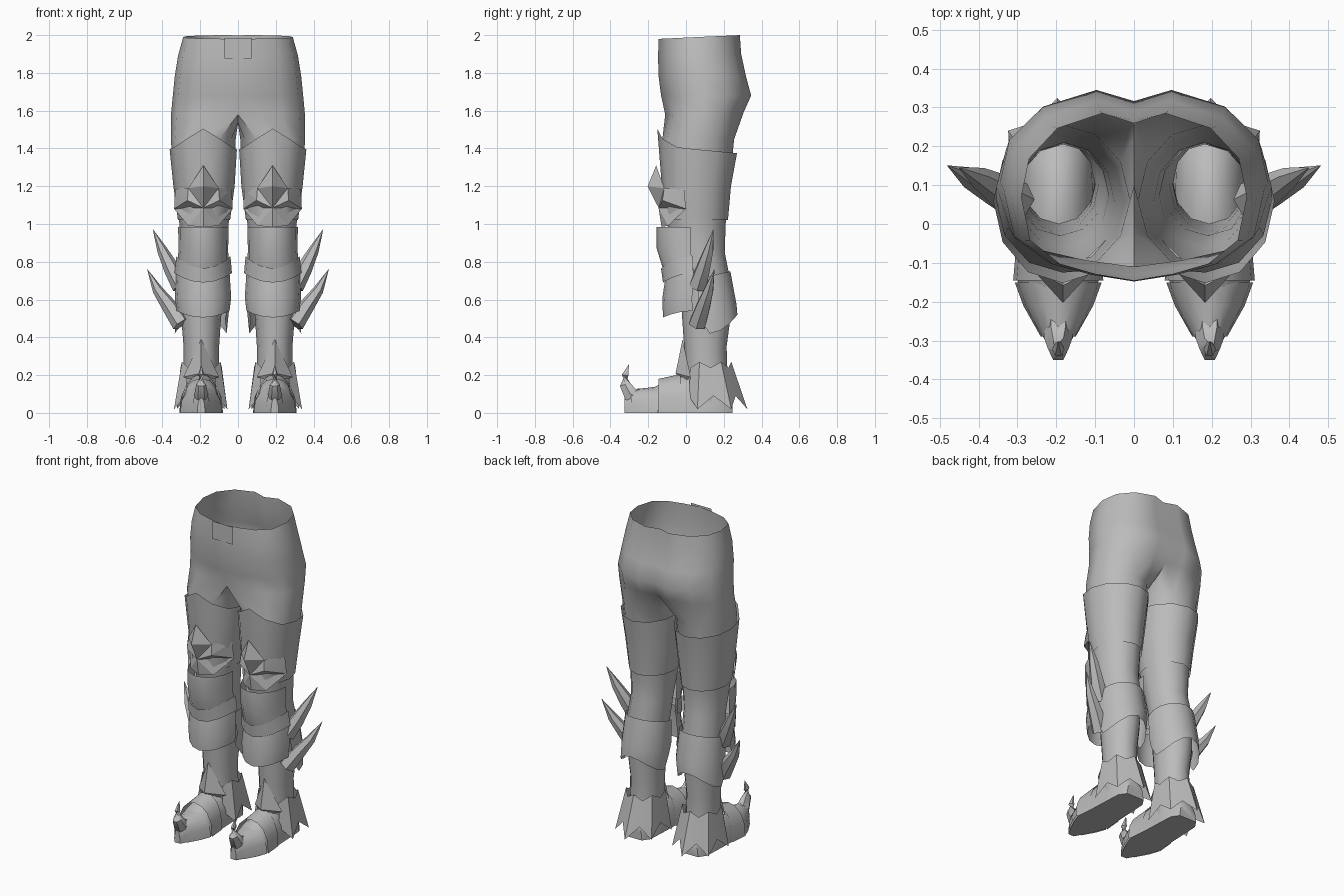
import bpy, math
from mathutils import Vector

if "Cube" in bpy.data.objects:
    bpy.data.objects.remove(bpy.data.objects["Cube"])

grey = bpy.data.materials.new("plain_grey")
grey.diffuse_color = (0.5, 0.5, 0.5, 1)
grey.use_nodes = True
grey.node_tree.nodes["Principled BSDF"].inputs["Base Color"].default_value = grey.diffuse_color


def make(name, verts, faces, mirror=True, angle=35):
    me = bpy.data.meshes.new(name)
    me.from_pydata([tuple(v) for v in verts], [], faces)
    me.materials.append(grey)
    ob = bpy.data.objects.new(name, me)
    bpy.context.collection.objects.link(ob)
    bpy.ops.object.select_all(action='DESELECT')
    bpy.context.view_layer.objects.active = ob
    ob.select_set(True)
    if mirror:
        m = ob.modifiers.new("mirror", 'MIRROR')
        m.merge_threshold = 0.001
        bpy.ops.object.modifier_apply(modifier="mirror")
    bpy.ops.object.shade_smooth_by_angle(angle=math.radians(angle))
    return ob


def loft(rings, closed=True, cap=False):
    n = len(rings[0])
    verts = [p for r in rings for p in r]
    faces = []
    for k in range(len(rings) - 1):
        for i in range(n if closed else n - 1):
            j = (i + 1) % n
            a, b = k * n, (k + 1) * n
            faces.append((a + i, b + i, b + j, a + j))
    if cap:
        faces.append(tuple(range(n)))
        faces.append(tuple(reversed(range(len(verts) - n, len(verts)))))
    return verts, faces


def ring(z, x0, x1, y0, y1, angles, peak=0, power=6, tilt=0):
    """Ellipse arc; peak lifts the front point, tilt lowers the back."""
    cx, cy, rx, ry = (x0 + x1) / 2, (y0 + y1) / 2, (x1 - x0) / 2, (y1 - y0) / 2
    out = []
    for d in angles:
        c, s = math.cos(math.radians(d)), math.sin(math.radians(d))
        out.append((cx + rx * c, cy + ry * s, z + peak * max(0, -s) ** power - tilt * s))
    return out


def horn(name, path, radii, flat=1.0):
    pts = [Vector(p) for p in path]
    rings = []
    for i, p in enumerate(pts):
        t = pts[min(i + 1, len(pts) - 1)] - pts[max(i - 1, 0)]
        q = t.to_track_quat('Z', 'Y')
        rings.append([p + q @ Vector((flat * radii[i] * math.cos(a * math.pi / 3),
                                      radii[i] * math.sin(a * math.pi / 3), 0)) for a in range(6)])
    make(name, *loft(rings[::-1], cap=True), angle=50)


# trousers: half pelvis arcs, then a closed leg tube, mirrored
profile = [(0, 0), (.35, .04), (.66, .1), (.92, .24), (1, .5), (.93, .73), (.68, .91), (.28, 1), (0, .94)]
pelvis = [(1.98, 2.0, .29, -.145, .285), (1.885, 1.9, .317, -.148, .292), (1.78, 1.78, .335, -.145, .318),
          (1.68, 1.68, .345, -.132, .345), (1.58, 1.59, .354, -.11, .305)]
arcs = [[(w * u, yf + (yb - yf) * v, zf + (zb - zf) * v) for u, v in profile] for zf, zb, w, yf, yb in pelvis]
verts, faces = loft(arcs, closed=False)
base = len(verts) - 9
verts += [(0, .22, 1.545), (0, .1, 1.53), (0, -.02, 1.535)]      # crotch seam
around = [-120 + 30 * i for i in range(12)]
legs = [(1.45, .012, .356, -.125, .255), (1.2, .025, .335, -.115, .23), (1.0, .05, .31, -.1, .21),
        (.85, .065, .30, -.06, .205), (.7, .07, .31, -.03, .235), (.5, .09, .30, -.02, .235),
        (.35, .10, .288, -.01, .215), (.2, .10, .288, 0, .22), (.06, .10, .288, 0, .225)]
lv, lf = loft([[(0, 0, 0)] * 12] + [ring(*l, around) for l in legs])
verts += lv[12:]
faces += [tuple(i + base for i in f) for f in lf]
make("trousers", verts, faces, angle=60)

# belt buckle plate
make("buckle", [(-.072, -.151, 1.875), (.072, -.151, 1.875), (.072, -.151, 1.985), (-.072, -.151, 1.985)],
     [(0, 1, 2, 3)], mirror=False)

# thigh cuff
make("thigh_cuff", *loft([ring(1.395, .006, .362, -.152, .27, around, peak=.09, tilt=.02),
                          ring(1.2, .018, .342, -.128, .238, around),
                          ring(1.02, .042, .318, -.11, .222, around)]))

# knee guard: fan of alternating ridges round a centre, with a raised kite on top
kx = .183
half = [(.08, -.115, 1.19), (.15, -.01, 1.185), (.155, 0, 1.08), (.08, -.095, .99)]
rim = [(kx, -.158, 1.31)] + [(kx + x, y, z) for x, y, z in half] + [(kx, -.13, .985)] \
    + [(kx - x, y, z) for x, y, z in half[::-1]]
kv = rim + [(kx, -.145, 1.085), (kx, -.203, 1.2), (kx + .085, -.125, 1.125), (kx - .085, -.125, 1.125)]
make("knee_guard", kv, [(0, 11, 1), (0, 9, 11), (11, 10, 1), (11, 9, 10), (10, 12, 1), (10, 9, 13),
                        (1, 12, 2), (12, 3, 2), (10, 3, 12), (13, 8, 7), (9, 13, 8), (10, 13, 7),
                        (10, 4, 3), (10, 5, 4), (10, 6, 5), (10, 7, 6)], angle=15)

# shin plates wrapping the front of the leg
front = [180 + 22.5 * i for i in range(9)]
make("shin_plate_upper", *loft([ring(.985, .05, .317, -.155, .2, front),
                                ring(.87, .052, .315, -.155, .2, front),
                                ring(.75, .05, .322, -.118, .2, front)], closed=False))
make("shin_band", *loft([ring(.83, .04, .326, -.132, .2, front, peak=-.065, power=2),
                         ring(.74, .032, .336, -.122, .2, front, peak=-.05, power=2)], closed=False))
make("shin_plate_lower", *loft([ring(.75, .045, .328, -.11, .19, front, peak=-.04, power=2),
                                ring(.61, .036, .334, -.125, .19, front),
                                ring(.54, .045, .325, -.122, .19, front, peak=-.035, power=2)], closed=False))

# calf plate with low points at both sides
back = [-20 + 22 * i for i in range(11)]
top = ring(.72, .052, .322, -.03, .235, back, tilt=-.03)
mid = ring(.57, .045, .332, -.03, .268, back)
low = ring(.47, .06, .335, -.03, .272, back)
low = [(x, y, .50 if i in (0, 10) else .42 + .1 * max(0, math.sin(math.radians(back[i]))) ** 2)
       for i, (x, y, z) in enumerate(low)]
make("calf_plate", *loft([top, mid, low], closed=False))

# outer leg spikes
horn("upper_spike", [(.30, .06, .67), (.35, .09, .76), (.40, .12, .86), (.45, .145, .97)],
     [.05, .042, .028, .001])
horn("lower_spike", [(.30, .06, .47), (.36, .09, .56), (.425, .12, .65), (.48, .15, .76)],
     [.05, .042, .028, .001])

# ankle skirt of pointed petals, open at the front
fan = [-50 + 28 * i for i in range(11)]
upper = ring(.27, .085, .305, -.005, .24, fan)
upper = [(x, y, z if i % 2 else z - .03) for i, (x, y, z) in enumerate(upper)]
tips = ring(.02, .045, .35, -.06, .325, fan)
dips = ring(.09, .075, .32, -.02, .28, fan)
make("ankle_petals", *loft([upper, [tips[i] if i % 2 else dips[i] for i in range(11)]], closed=False), angle=15)

# ankle tongue
make("ankle_tongue", [(.195, -.018, .39), (.10, .025, .19), (.29, .025, .19), (.195, -.055, .21), (.195, -.02, .16)],
     [(0, 1, 3), (0, 3, 2), (1, 4, 3), (3, 4, 2)], angle=15)

# boot, instep plate and toe cap: arched sections along the foot
def arch(y, hw, h, lift=0):
    out = []
    for i in range(9):
        a = math.pi * i / 8
        out.append((.195 - hw * math.cos(a), y, lift + (h - lift) * math.sin(a) ** .8 if 0 < i < 8 else lift))
    return out

make("boot", *loft([arch(.245, .06, .1), arch(.2, .09, .16), (arch(.1, .095, .2)), arch(-.02, .1, .2),
                    arch(-.13, .11, .155), arch(-.2, .085, .12), arch(-.27, .05, .12), arch(-.325, .02, .08)],
                   cap=True), angle=45)
make("instep_plate", *loft([arch(-.03, .106, .205), arch(-.145, .116, .18)], closed=False))
make("toe_cap", *loft([arch(-.15, .112, .14), arch(-.21, .09, .132), arch(-.29, .045, .125)], closed=False))

# upturned toe claw
horn("toe_claw", [(.195, -.25, .08), (.195, -.295, .1), (.195, -.322, .15), (.195, -.322, .2), (.195, -.303, .255)],
     [.05, .045, .033, .02, .001], flat=.8)
